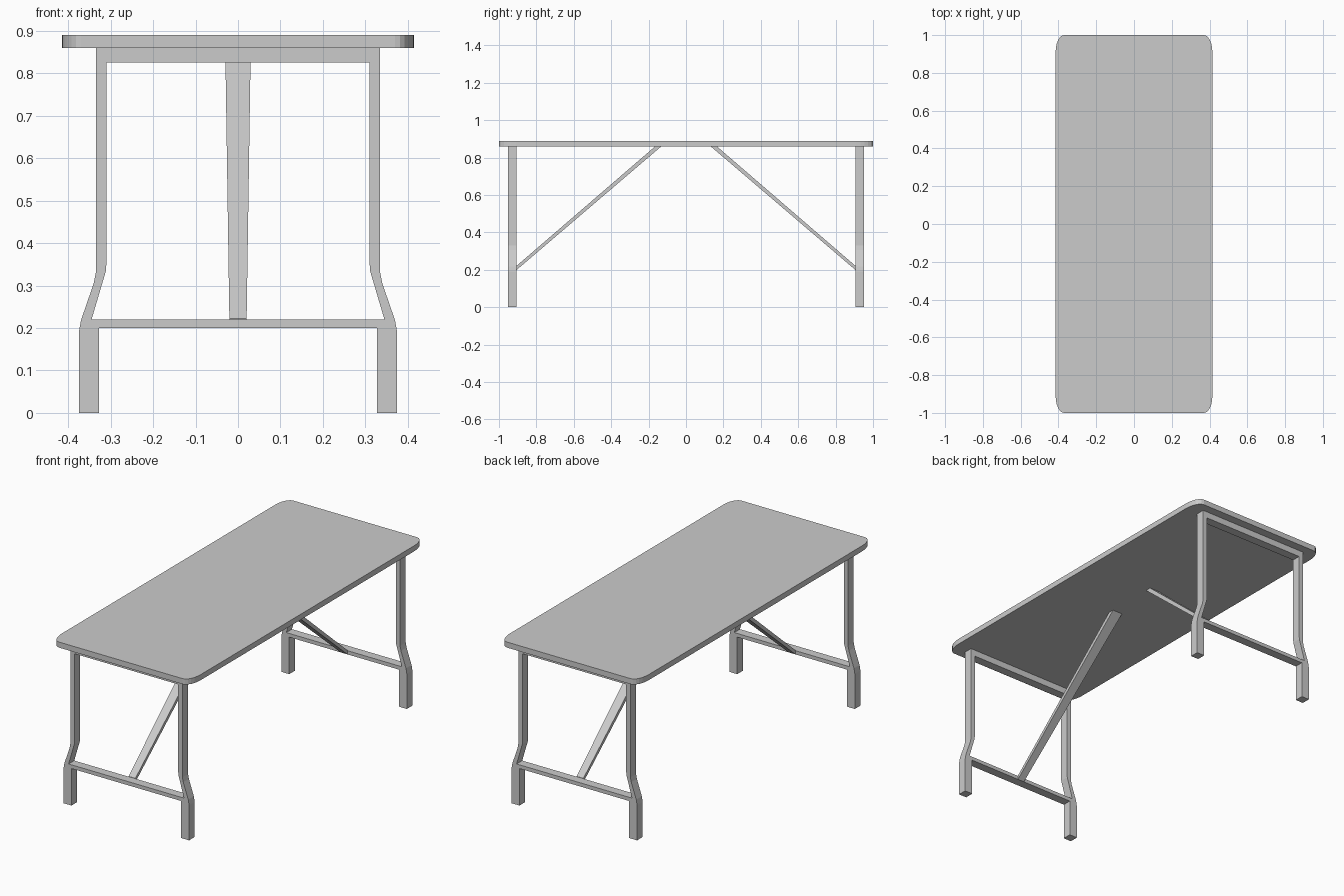
import bpy, bmesh, math

if "Cube" in bpy.data.objects:
    bpy.data.objects.remove(bpy.data.objects["Cube"])


def prism(name, pts, to3d, a, b, mirror=(False, False)):
    """Extrude a 2D outline between a and b; to3d maps (u, v, depth) to xyz."""
    bm = bmesh.new()
    low = [bm.verts.new(to3d(u, v, a)) for u, v in pts]
    high = [bm.verts.new(to3d(u, v, b)) for u, v in pts]
    bm.faces.new(low)
    bm.faces.new(high[::-1])
    n = len(pts)
    for i in range(n):
        j = (i + 1) % n
        bm.faces.new((low[i], high[i], high[j], low[j]))
    bmesh.ops.recalc_face_normals(bm, faces=bm.faces)
    me = bpy.data.meshes.new(name)
    bm.to_mesh(me)
    bm.free()
    ob = bpy.data.objects.new(name, me)
    bpy.context.collection.objects.link(ob)
    if any(mirror):
        mod = ob.modifiers.new("Mirror", 'MIRROR')
        mod.use_axis = (mirror[0], mirror[1], False)
        mod.use_mirror_merge = False
    return ob


def front(u, v, d):
    return (u, d, v)


# table top with softly elliptical corners
HX, HY, RX, RY, SEG = 0.415, 1.0, 0.045, 0.09, 6
outline = []
for k, (sx, sy) in enumerate([(1, 1), (-1, 1), (-1, -1), (1, -1)]):
    for i in range(SEG + 1):
        t = math.pi / 2 * (k + i / SEG)
        outline.append((sx * (HX - RX) + RX * math.cos(t),
                        sy * (HY - RY) + RY * math.sin(t)))
prism("table_top", outline, lambda u, v, d: (u, v, d), 0.86, 0.89)

# four cranked legs
Y0, Y1 = -0.953, -0.905
leg = [(0.328, 0), (0.375, 0), (0.375, 0.19), (0.370, 0.218), (0.340, 0.305),
       (0.335, 0.33), (0.335, 0.86), (0.31, 0.86), (0.31, 0.355),
       (0.307, 0.335), (0.345, 0.22), (0.328, 0.22)]
leg[9] = (0.311, 0.335)
prism("leg", leg, front, Y0, Y1, (True, True))

# rails joining each pair of legs
for name, hx, z0, z1 in [("upper_rail", 0.31, 0.825, 0.86),
                         ("lower_rail", 0.328, 0.20, 0.22)]:
    prism(name, [(-hx, z0), (hx, z0), (hx, z1), (-hx, z1)],
          front, Y0, Y1, (False, True))

# diagonal braces, widening towards the table top
side = [(-0.905, 0.20), (-0.905, 0.222), (-0.165, 0.86), (-0.132, 0.86)]
prism("diagonal_brace", side,
      lambda y, z, s: (s * (0.02 + 0.01 * (z - 0.2) / 0.66), y, z),
      -1, 1, (False, True))
